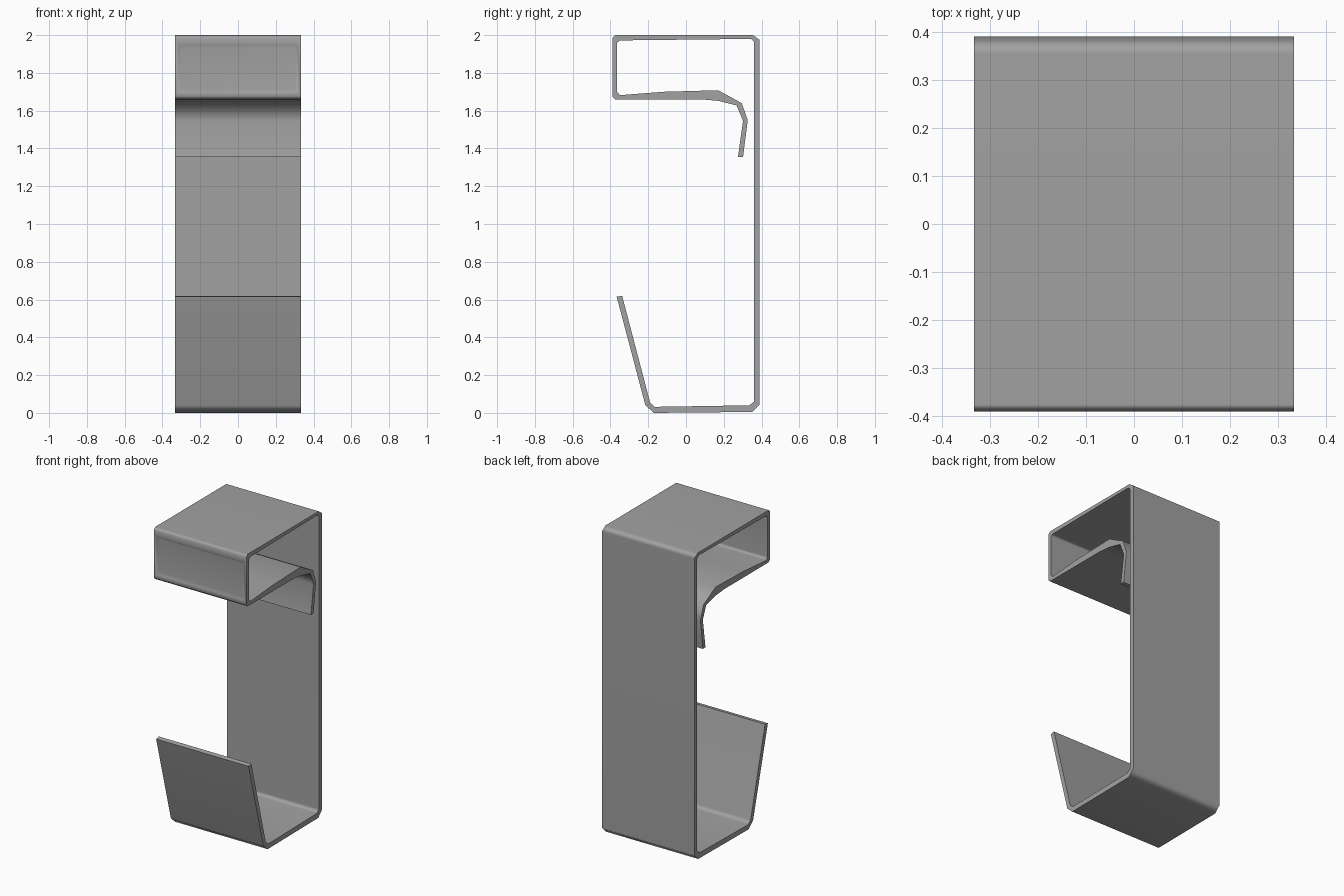
import bpy
import bmesh
from mathutils import Vector

cube = bpy.data.objects.get("Cube")
if cube:
    bpy.data.objects.remove(cube)

HALF = 0.333

steel = bpy.data.materials.new("grey metal")
steel.use_nodes = True
GREY = (0.36, 0.36, 0.36, 1)
steel.diffuse_color = GREY
steel.node_tree.nodes["Principled BSDF"].inputs["Base Color"].default_value = GREY

# Strip profile (y, z): outer side from the spring tongue tip to the lower lip tip
outer = [(0.275, 1.355), (0.302, 1.545), (0.268, 1.628), (0.17, 1.652), (0.08, 1.66),
         (-0.375, 1.66), (-0.39, 1.675), (-0.39, 1.985), (-0.375, 2.0),
         (0.355, 2.0), (0.39, 1.975), (0.39, 0.045), (0.35, 0.005),
         (-0.17, 0.0), (-0.215, 0.04), (-0.367, 0.615)]
# Inner side, walked back the other way
inner = [(-0.338, 0.62), (-0.19, 0.055), (-0.165, 0.032), (0.335, 0.04), (0.36, 0.06),
         (0.36, 1.965), (0.345, 1.98), (-0.35, 1.972), (-0.364, 1.96),
         (-0.364, 1.70), (-0.35, 1.682), (-0.12, 1.70), (0.17, 1.708),
         (0.295, 1.64), (0.327, 1.55), (0.302, 1.355)]

# Extrude the bent strip across its width
bm = bmesh.new()
side = bm.faces.new([bm.verts.new((-HALF, y, z)) for y, z in outer + inner])
ext = bmesh.ops.extrude_face_region(bm, geom=[side])
bmesh.ops.translate(bm, vec=(2 * HALF, 0, 0),
                    verts=[v for v in ext["geom"] if isinstance(v, bmesh.types.BMVert)])
bmesh.ops.recalc_face_normals(bm, faces=bm.faces)

# Recessed label panel on the upper front wall
front = next(f for f in bm.faces
             if f.normal.y < -0.99 and f.calc_center_median().y < -0.38)
bmesh.ops.inset_region(bm, faces=[front], thickness=0.025)
for v in front.verts:
    v.co.z = 1.945 if v.co.z > 1.8 else 1.70
bmesh.ops.inset_region(bm, faces=[front], thickness=0.02)
bmesh.ops.translate(bm, verts=front.verts, vec=Vector((0, 0.014, 0)))

mesh = bpy.data.meshes.new("bent_strip_clip")
bm.to_mesh(mesh)
bm.free()
mesh.materials.append(steel)
clip = bpy.data.objects.new("bent_strip_clip", mesh)
bpy.context.collection.objects.link(clip)

# Rounded bends, crisp cut edges
bpy.context.view_layer.objects.active = clip
clip.select_set(True)
bpy.ops.object.shade_smooth_by_angle(angle=1.1)
weighted = clip.modifiers.new("flat_walls", 'WEIGHTED_NORMAL')
weighted.keep_sharp = True
